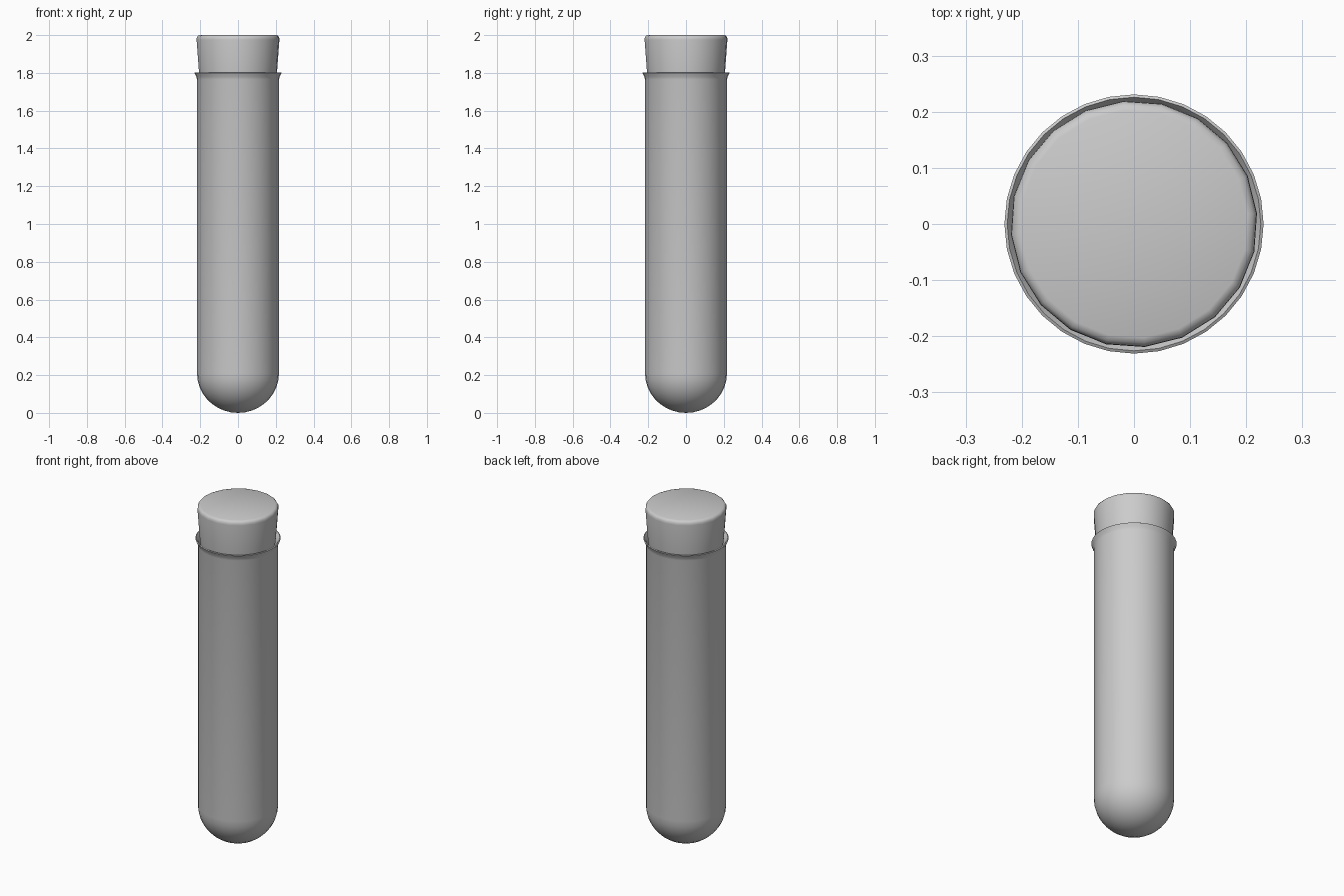
import bpy, bmesh, math

if "Cube" in bpy.data.objects:
    bpy.data.objects.remove(bpy.data.objects["Cube"])


def lathe(name, profile, sides, offset=0.0, angle=40):
    """Revolve (radius, z) points about z; zero radius makes a pole."""
    bm = bmesh.new()
    rings = []
    for r, z in profile:
        if r == 0:
            rings.append([bm.verts.new((0, 0, z))] * sides)
        else:
            rings.append([bm.verts.new((r * math.cos(offset + 2 * math.pi * i / sides),
                                        r * math.sin(offset + 2 * math.pi * i / sides), z))
                          for i in range(sides)])
    for a, b in zip(rings, rings[1:]):
        for i in range(sides):
            j = (i + 1) % sides
            quad = list(dict.fromkeys((a[i], a[j], b[j], b[i])))
            bm.faces.new(quad)
    bmesh.ops.recalc_face_normals(bm, faces=bm.faces)
    mesh = bpy.data.meshes.new(name)
    bm.to_mesh(mesh)
    bm.free()
    ob = bpy.data.objects.new(name, mesh)
    bpy.context.collection.objects.link(ob)
    bpy.ops.object.select_all(action='DESELECT')
    ob.select_set(True)
    bpy.context.view_layer.objects.active = ob
    bpy.ops.object.shade_smooth_by_angle(angle=math.radians(angle))
    return ob


def dome(r, z0, height, steps=9):
    """Quarter arc from the bottom pole up to the wall."""
    pts = [(0, z0)]
    for k in range(1, steps + 1):
        t = math.pi / 2 * k / steps
        pts.append((r * math.sin(t), z0 + height * (1 - math.cos(t))))
    return pts


# Glass tube: rounded bottom, flared lip and thin inner wall
outer = dome(0.217, 0.0, 0.21)
lip = [(0.217, 1.765), (0.221, 1.78), (0.231, 1.80), (0.226, 1.803),
       (0.213, 1.785), (0.205, 1.765)]
inner = list(reversed(dome(0.205, 0.012, 0.198)))
lathe("glass_tube", outer + lip + inner, 32, angle=60)

# Tapered stopper with a softened top edge, pushed into the neck
lathe("stopper", [(0, 1.64), (0.186, 1.64), (0.192, 1.65), (0.207, 1.80),
                  (0.220, 1.975), (0.219, 1.987), (0.213, 1.996),
                  (0.203, 2.0), (0, 2.0)], 20, math.radians(5), angle=50)
